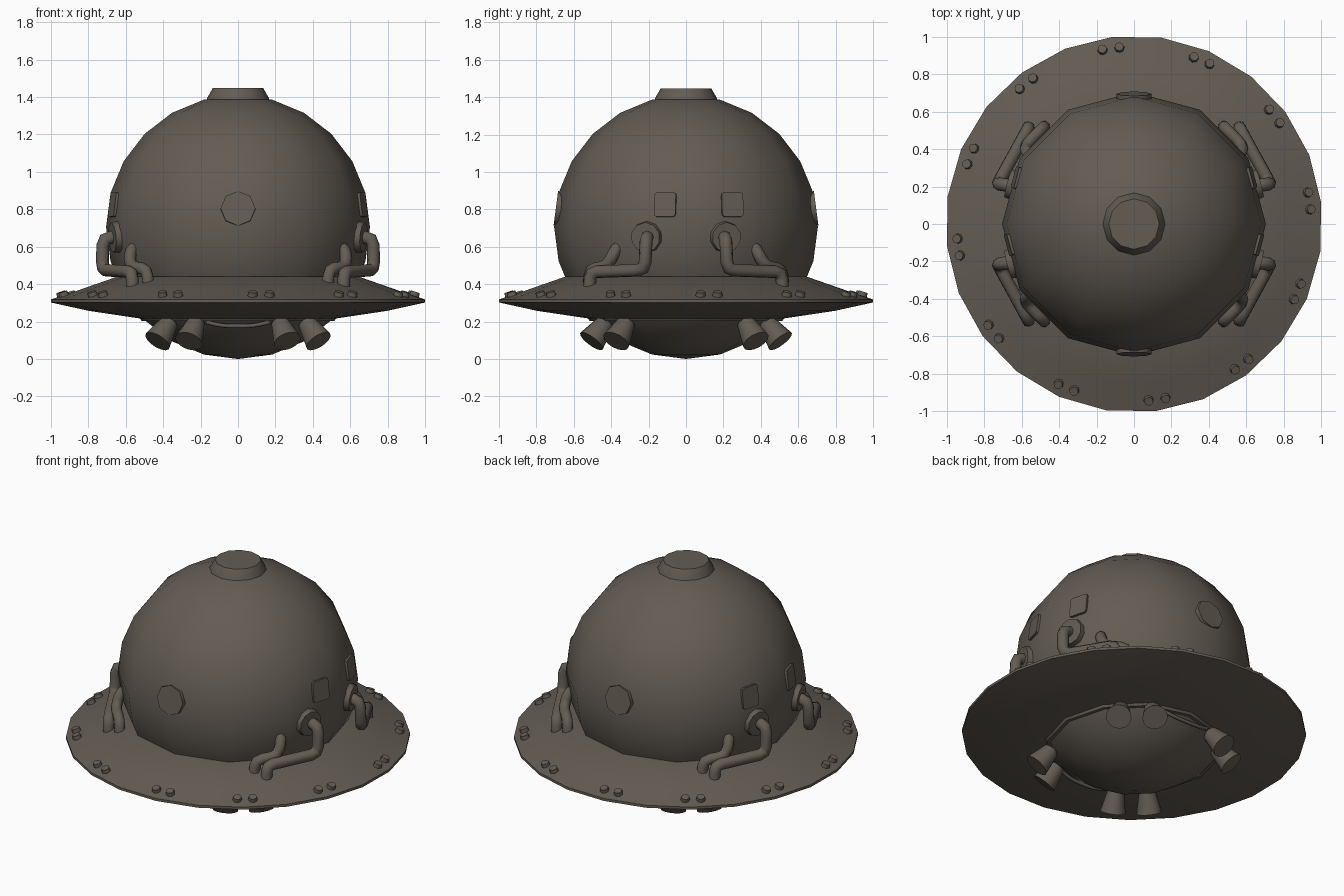
import bpy, bmesh, math
from mathutils import Vector, Matrix

if "Cube" in bpy.data.objects:
    bpy.data.objects.remove(bpy.data.objects["Cube"])

mat = bpy.data.materials.new("dark_brown_grey")
mat.diffuse_color = (0.125, 0.107, 0.088, 1)
mat.use_nodes = True
mat.node_tree.nodes["Principled BSDF"].inputs["Base Color"].default_value = mat.diffuse_color
R, CZ = 0.705, 0.705          # hull sphere radius and centre height


def finish(name, bm, angle=40):
    me = bpy.data.meshes.new(name)
    bmesh.ops.recalc_face_normals(bm, faces=bm.faces)
    bm.to_mesh(me)
    bm.free()
    ob = bpy.data.objects.new(name, me)
    bpy.context.collection.objects.link(ob)
    me.materials.append(mat)
    bpy.ops.object.select_all(action='DESELECT')
    ob.select_set(True)
    bpy.context.view_layer.objects.active = ob
    bpy.ops.object.shade_smooth_by_angle(angle=math.radians(angle))
    return ob


def lathe(name, profile, n, offset=0.0, closed=False, angle=40):
    """Spin an (r, z) profile round the z axis."""
    bm = bmesh.new()
    rings = []
    for r, z in profile:
        rings.append([bm.verts.new((r * math.cos(offset + math.tau * i / n),
                                    r * math.sin(offset + math.tau * i / n), z)) for i in range(n)])
    pairs = list(zip(rings, rings[1:])) + ([(rings[-1], rings[0])] if closed else [])
    for a, b in pairs:
        for i in range(n):
            j = (i + 1) % n
            bm.faces.new((a[i], a[j], b[j], b[i]))
    if not closed:
        bm.faces.new(rings[0])
        bm.faces.new(rings[-1])
    return finish(name, bm, angle)


def rod(name, a, b, r1, r2, n):
    """Cone or cylinder from point a to point b."""
    a, b = Vector(a), Vector(b)
    d = b - a
    bm = bmesh.new()
    m = Matrix.Translation((a + b) / 2) @ d.to_track_quat('Z', 'Y').to_matrix().to_4x4()
    bmesh.ops.create_cone(bm, cap_ends=True, segments=n, radius1=r1, radius2=r2, depth=d.length, matrix=m)
    return finish(name, bm, 50)


def pipe(name, pts, radius, bend=0.045):
    """Tube through points with rounded corners."""
    pts = [Vector(p) for p in pts]
    path = [pts[0]]
    for p, c, n in zip(pts, pts[1:], pts[2:]):
        a = c + (p - c).normalized() * min(bend, (p - c).length * 0.45)
        b = c + (n - c).normalized() * min(bend, (n - c).length * 0.45)
        path += [a, (a + 2 * c + b) / 4, b]
    path.append(pts[-1])
    cu = bpy.data.curves.new(name, 'CURVE')
    cu.dimensions = '3D'
    cu.bevel_depth, cu.bevel_resolution, cu.use_fill_caps = radius, 2, True
    sp = cu.splines.new('POLY')
    sp.points.add(len(path) - 1)
    for q, v in zip(sp.points, path):
        q.co = (*v, 1)
    cu.materials.append(mat)
    ob = bpy.data.objects.new(name, cu)
    bpy.context.collection.objects.link(ob)
    bpy.ops.object.select_all(action='DESELECT')
    ob.select_set(True)
    bpy.context.view_layer.objects.active = ob
    bpy.ops.object.convert(target='MESH')
    bpy.ops.object.shade_smooth_by_angle(angle=math.radians(50))


# Spherical hull, 12 sides with vertices on the axes
bm = bmesh.new()
bmesh.ops.create_uvsphere(bm, u_segments=12, v_segments=12, radius=R, matrix=Matrix.Translation((0, 0, CZ)))
finish("hull", bm, 60)

# Top cap
lathe("top_cap", [(0.17, 1.375), (0.165, 1.395), (0.135, 1.447)], 12)

# Wide brim and the collar beneath it
lathe("brim", [(0.58, 0.44), (0.65, 0.44), (0.86, 0.367), (1.0065, 0.318), (1.0065, 0.302),
               (0.80, 0.257), (0.53, 0.217), (0.45, 0.217)], 24, math.radians(6.5), True)
lathe("lower_collar", [(0.43, 0.225), (0.53, 0.225), (0.515, 0.203), (0.43, 0.203)], 12, 0, True)

# Bolt pairs around the brim, tilted with the slope
for k in range(12):
    for d in (-2.75, 2.75):
        a = math.radians(7.5 + 30 * k + d)
        u = Vector((math.cos(a), math.sin(a), 0))
        base = u * 0.94 + Vector((0, 0, 0.325))
        tip = base + (u * 0.32 + Vector((0, 0, 0.95))) * 0.036
        rod("brim_bolt", base, tip, 0.029, 0.024, 8)

# Front and back round hatches, almost flush with the hull
for s in (-1, 1):
    n = Vector((0, s * math.cos(0.13), math.sin(0.13)))
    c = Vector((0, s * 0.696, 0.805))
    rod("round_hatch", c - n * 0.05, c, 0.093, 0.093, 8)

# Flat side panels
for sx in (-1, 1):
    for y in (-0.11, 0.247):
        az = math.copysign(math.radians(15), y)
        n = Vector((sx * math.cos(az) * 0.99, math.sin(az) * 0.99, 0.13)).normalized()
        t = Vector((-n.y, n.x, 0)).normalized()
        up = n.cross(t)
        c = Vector((sx * (0.692 - 0.268 * abs(y)), y, 0.825))
        bm = bmesh.new()
        m = Matrix((t, up, n)).transposed().to_4x4()
        bmesh.ops.create_cube(bm, size=1, matrix=Matrix.Translation(c) @ m @ Matrix.Diagonal((0.118, 0.132, 0.022, 1)))
        bmesh.ops.bevel(bm, geom=[e for e in bm.edges if abs((e.verts[0].co - e.verts[1].co).normalized().dot(n)) > 0.9],
                        offset=0.015, segments=2, affect='EDGES', profile=0.5)
        finish("side_panel", bm, 30)

for sx in (-1, 1):
    for sy in (-1, 1):
        def flip(pts):
            return [(sx * x, sy * y, z) for x, y, z in pts]

        # Pipe flange and the two pipes running down to the brim
        rod("pipe_flange", *flip([(0.61, 0.20, 0.655), (0.672, 0.217, 0.65)]), 0.088, 0.08, 10)
        pipe("large_pipe", flip([(0.62, 0.20, 0.65), (0.722, 0.213, 0.65), (0.725, 0.22, 0.475),
                                 (0.565, 0.512, 0.465), (0.565, 0.515, 0.38)]), 0.035)
        pipe("small_pipe", flip([(0.52, 0.34, 0.61), (0.575, 0.375, 0.59), (0.58, 0.42, 0.495),
                                 (0.485, 0.515, 0.48), (0.48, 0.52, 0.39)]), 0.033)

        # Thruster pair below the brim, flared outwards
        for deg in (41, 62.5):
            a = math.radians(deg)
            u = Vector((sx * math.cos(a), sy * math.sin(a), 0))
            top = u * 0.485 + Vector((0, 0, 0.195))
            end = u * 0.57 + Vector((0, 0, 0.095))
            rod("thruster_neck", top - (end - top) * 0.3, top, 0.035, 0.035, 10)
            rod("thruster", top, end, 0.048, 0.075, 14)

# Slack hoses under the front and back
for s in (-1, 1):
    pipe("under_hose", [(-0.17, s * 0.46, 0.197), (-0.08, s * 0.475, 0.176), (0.08, s * 0.475, 0.176),
                        (0.17, s * 0.46, 0.197)], 0.011)
